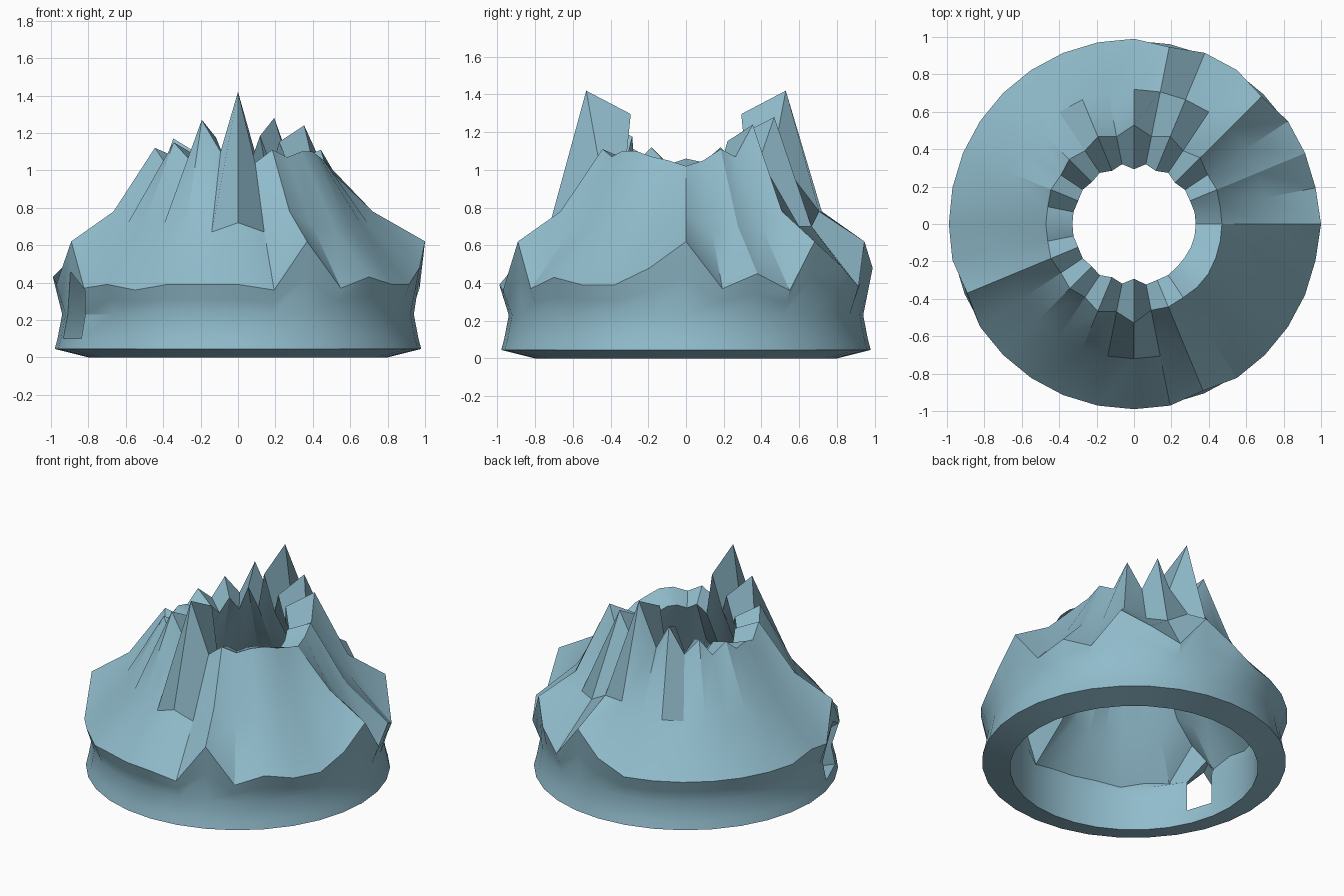
import bpy, bmesh
from math import sin, cos, pi, radians

if "Cube" in bpy.data.objects:
    bpy.data.objects.remove(bpy.data.objects["Cube"])

N = 32
# Crater rim height per column, counter-clockwise from +x
RIM = [1.02, 1.05, 1.11, 1.07, 1.24, 1.06, 1.28, 1.09, 1.42, 1.09, 1.27, 1.06, 1.17, 1.04, 1.12, 1.04,
       1.06, 1.03, 1.12, 1.04, 1.15, 1.06, 1.27, 1.10, 1.42, 1.04, 1.11, 1.07, 1.10, 1.10, 1.07, 1.05]
# Ledge and mid-slope heights where they differ from the usual
LEDGE = {0: .62, 1: .37, 2: .45, 3: .36, 4: .62, 5: .49, 6: .38, 7: .62, 8: .48, 16: .43, 18: .62,
         19: .37, 21: .36, 25: .36, 26: .62, 27: .37, 28: .43, 31: .48}
MID = {1: .66, 8: .78, 22: .71, 23: .67, 24: .72, 25: .67}
DOOR = 18                                   # column where the doorway starts
# Doorway edges lean away from their columns (degrees), outer and inner side
LEAN = {DOOR: (-8, -12), DOOR + 1: (-4, -9)}


def column(i):
    """Closed (radius, height) loop of the shell at column i."""
    rim = RIM[i]
    ledge = LEDGE.get(i, .39)
    raised = ledge > .55
    peak = max(0, rim - 1.05)
    crest = .47 + .16 * peak
    ledge_r = (1.0 if i == 0 else .965) if raised else .99
    mid_z = MID.get(i, .78 if raised else .70)
    top_z, top_r = (.23 + ledge) / 2, (.94 + ledge_r) / 2
    if i in LEAN:
        top_z, top_r = (.46, .97) if i == DOOR else (.36, .985)
    return [(.80, 0), (.98, .045), (.965, .10), (.94, .23), (top_r, top_z), (ledge_r, ledge),
            (.72, mid_z), (crest, rim),                     # outer slope
            (.33 - .1 * peak, rim - .05 - .2 * peak),       # crater lip
            (.60, mid_z - .11), (.81, ledge - .04),         # hollow underside
            (.80, min(top_z, ledge - .06)), (.80, .23), (.80, .10)]


# Volcano shell: outer slope, crater and hollow underside
bm = bmesh.new()
cols = []
for i in range(N):
    ring = []
    for k, (r, z) in enumerate(column(i)):
        a = 2 * pi * i / N
        if i in LEAN and k in (2, 3):
            a += radians(LEAN[i][0])
        elif i in LEAN and k in (11, 12, 13):
            a += radians(LEAN[i][1])
        ring.append(bm.verts.new((r * cos(a), r * sin(a), z)))
    cols.append(ring)
K = len(cols[0])
door_faces = {2, 3, 11, 12}
for i in range(N):
    p, q = cols[i], cols[(i + 1) % N]
    for k in range(K):
        if i == DOOR and k in door_faces:
            continue
        m = (k + 1) % K
        bm.faces.new((p[k], q[k], q[m], p[m]))

# Doorway sides, sill and lintel
p, q = cols[DOOR], cols[DOOR + 1]
for c in (p, q):
    bm.faces.new((c[2], c[3], c[12], c[13]))
    bm.faces.new((c[3], c[4], c[11], c[12]))
bm.faces.new((p[2], q[2], q[13], p[13]))
bm.faces.new((p[4], q[4], q[11], p[11]))

bmesh.ops.recalc_face_normals(bm, faces=bm.faces)
mesh = bpy.data.meshes.new("volcano_shell")
bm.to_mesh(mesh)
bm.free()
volcano = bpy.data.objects.new("volcano_shell", mesh)
bpy.context.collection.objects.link(volcano)
stone = bpy.data.materials.new("blue_stone")
stone.diffuse_color = (.28, .50, .60, 1)
stone.use_nodes = True
stone.node_tree.nodes["Principled BSDF"].inputs["Base Color"].default_value = stone.diffuse_color
mesh.materials.append(stone)
bpy.context.view_layer.objects.active = volcano
volcano.select_set(True)
bpy.ops.object.shade_smooth_by_angle(angle=pi / 6)
